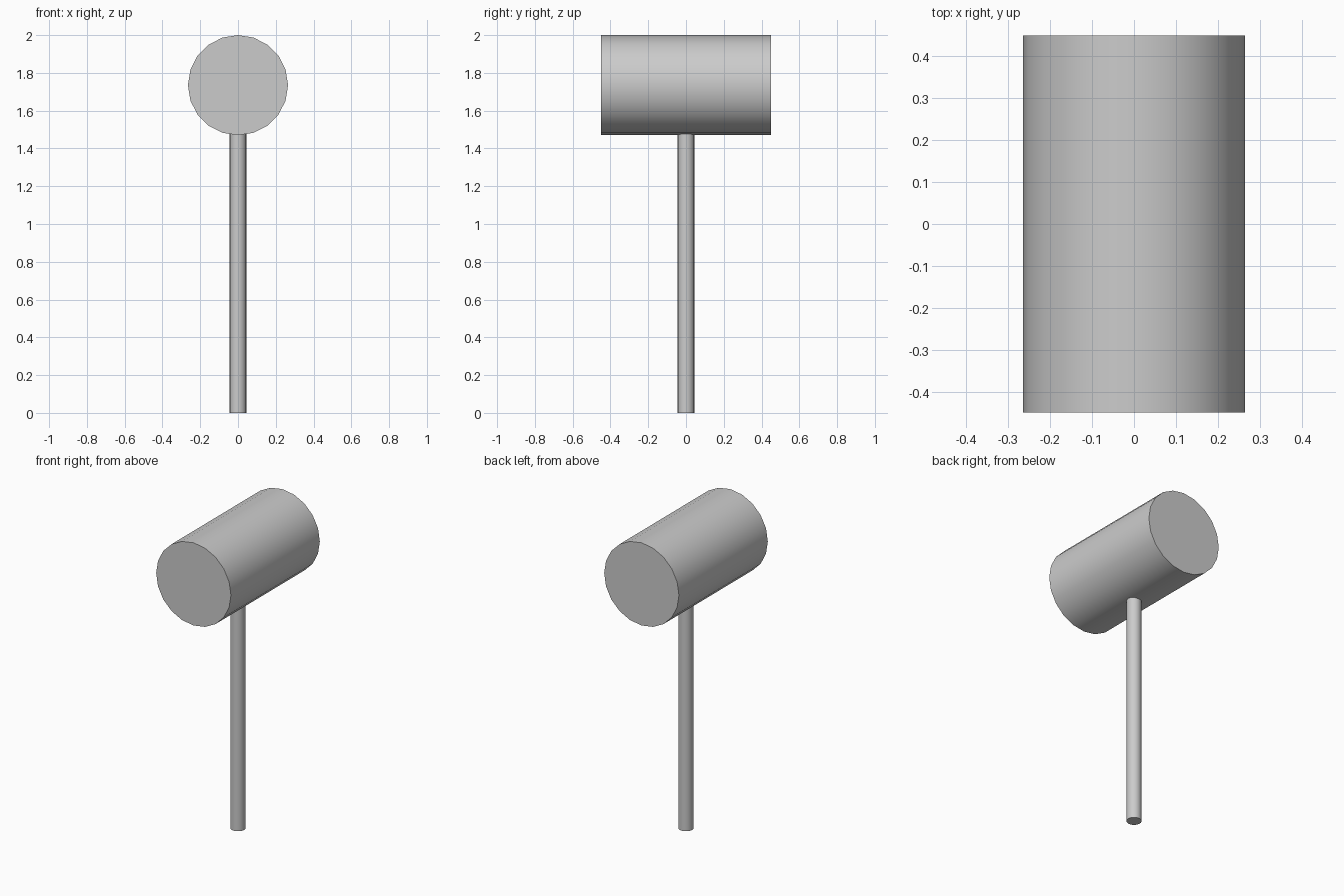
import bpy
import math

if "Cube" in bpy.data.objects:
    bpy.data.objects.remove(bpy.data.objects["Cube"])

HEAD_RADIUS = 0.265
HEAD_LENGTH = 0.90
HEAD_Z = 2.0 - HEAD_RADIUS
HANDLE_RADIUS = 0.044
HANDLE_TOP = 1.49  # slightly sunk into the head


def cylinder(name, radius, depth, z, rotation=(0, 0, 0)):
    bpy.ops.mesh.primitive_cylinder_add(
        vertices=20, radius=radius, depth=depth,
        location=(0, 0, z), rotation=rotation)
    obj = bpy.context.object
    obj.name = name
    bpy.ops.object.shade_smooth_by_angle(angle=math.radians(30))
    return obj


# Mallet head, lying along y
cylinder("mallet_head", HEAD_RADIUS, HEAD_LENGTH, HEAD_Z, (math.pi / 2, 0, 0))

# Upright handle
cylinder("handle", HANDLE_RADIUS, HANDLE_TOP, HANDLE_TOP / 2)
